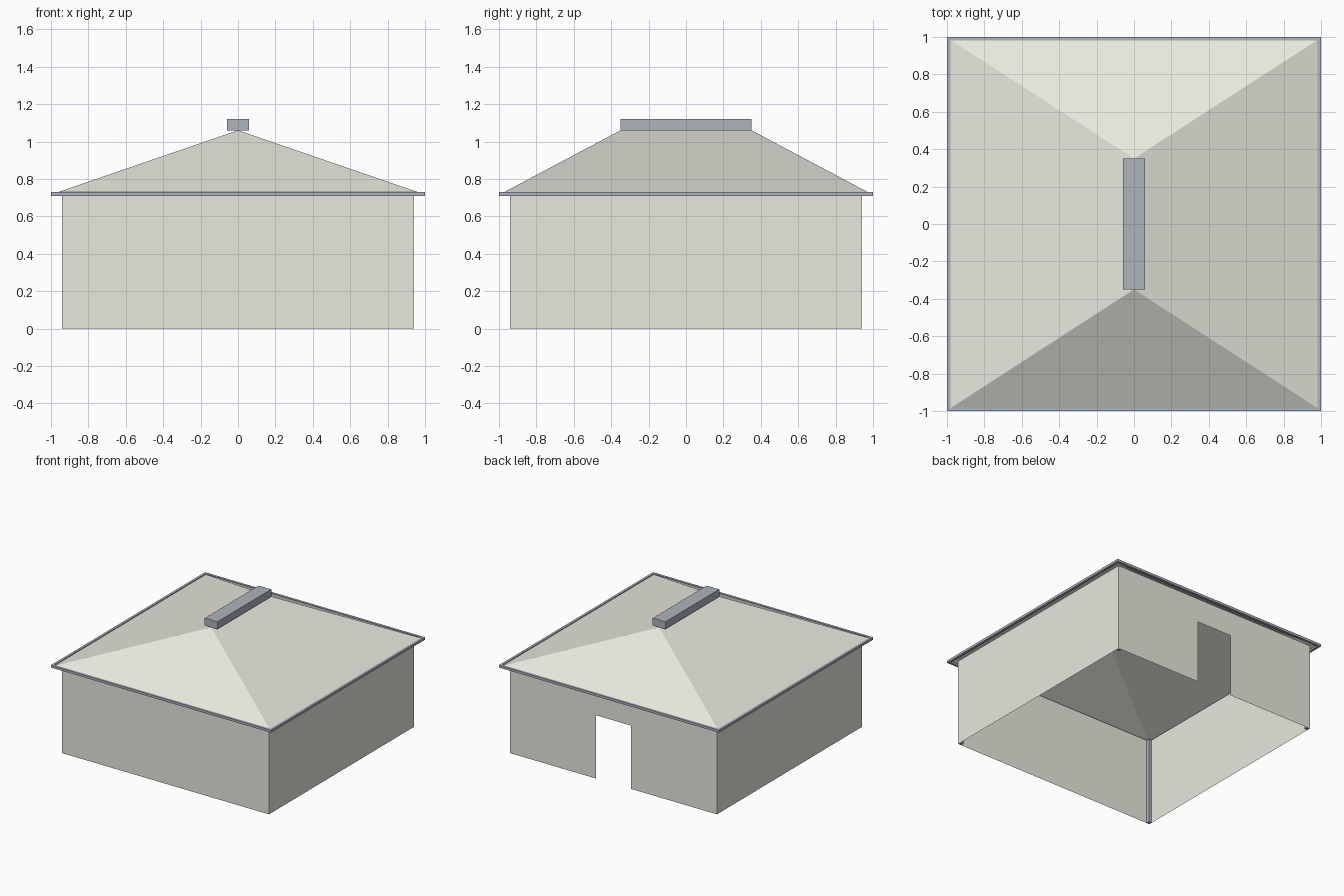
import bpy

if "Cube" in bpy.data.objects:
    bpy.data.objects.remove(bpy.data.objects["Cube"])

WALL, EAVE, EAVE_Z = 0.94, 0.99, 0.72
RIDGE_Y, RIDGE_Z = 0.35, 1.06
DOOR_W, DOOR_H = 0.16, 0.52


def material(name, rgb):
    m = bpy.data.materials.new(name)
    m.diffuse_color = (*rgb, 1)
    m.use_nodes = True
    m.node_tree.nodes["Principled BSDF"].inputs["Base Color"].default_value = m.diffuse_color
    return m


canvas = material("canvas", (0.82, 0.81, 0.73))
metal = material("metal", (0.42, 0.45, 0.50))


def mesh(name, verts, faces, mat):
    me = bpy.data.meshes.new(name)
    me.from_pydata(verts, [], faces)
    me.update()
    me.materials.append(mat)
    ob = bpy.data.objects.new(name, me)
    bpy.context.collection.objects.link(ob)
    return ob


def box(name, centre, size, mat):
    bpy.ops.mesh.primitive_cube_add(size=1, location=centre)
    ob = bpy.context.object
    ob.name = name
    ob.scale = size
    bpy.ops.object.transform_apply(location=False, rotation=False, scale=True)
    ob.data.materials.append(mat)
    return ob


# Plain fabric walls: front and both sides
w, h = WALL, EAVE_Z
corners = {"front_wall": ((-w, -w), (w, -w)),
           "right_wall": ((w, -w), (w, w)),
           "left_wall": ((-w, w), (-w, -w))}
for name, (a, b) in corners.items():
    mesh(name, [(*a, 0), (*b, 0), (*b, h), (*a, h)], [(0, 1, 2, 3)], canvas)

# Back wall, one outline that runs around the doorway
outline = [(w, 0), (DOOR_W, 0), (DOOR_W, DOOR_H), (-DOOR_W, DOOR_H),
           (-DOOR_W, 0), (-w, 0), (-w, h), (w, h)]
mesh("back_wall", [(x, w, z) for x, z in outline], [tuple(range(8))], canvas)

# Hollow hip roof
e = EAVE
mesh("hip_roof",
     [(-e, -e, h), (e, -e, h), (e, e, h), (-e, e, h),
      (0, -RIDGE_Y, RIDGE_Z), (0, RIDGE_Y, RIDGE_Z)],
     [(0, 1, 4), (1, 2, 5, 4), (2, 3, 5), (3, 0, 4, 5)], canvas)

# Ridge cap
box("ridge_cap", (0, 0, 1.09), (0.115, 0.70, 0.06), metal)

# Eave rails and corner poles
for s, side in ((-1, "a"), (1, "b")):
    box("eave_rail_x_" + side, (0, s * e, h), (2.0, 0.02, 0.02), metal)
    box("eave_rail_y_" + side, (s * e, 0, h), (0.02, 1.96, 0.02), metal)
    for t in (-1, 1):
        box("corner_pole", (s * 0.925, t * 0.925, h / 2), (0.026, 0.026, h), metal)
